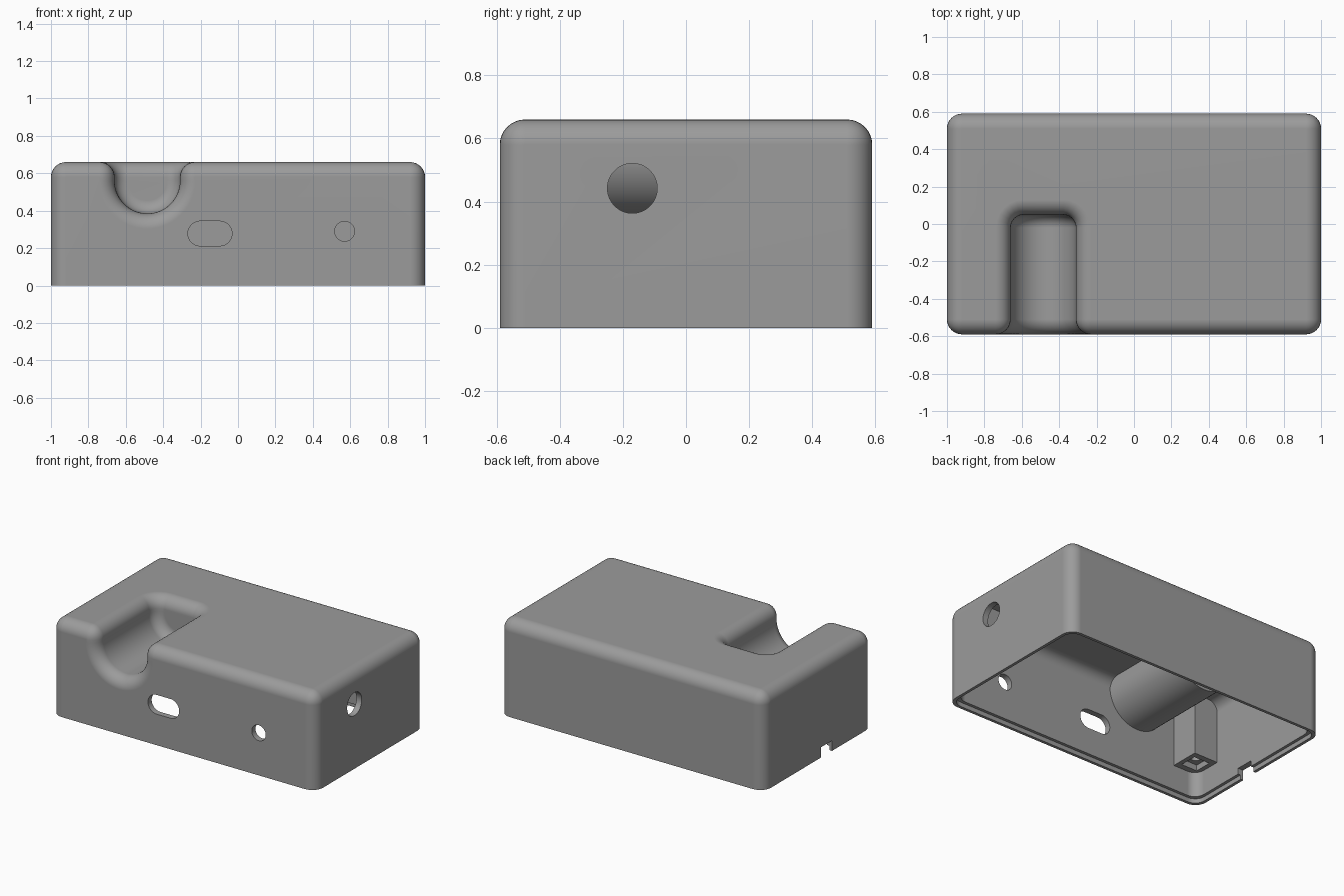
import bpy, bmesh, math
from mathutils import Vector

if "Cube" in bpy.data.objects:
    bpy.data.objects.remove(bpy.data.objects["Cube"])

H, D, R, WALL = 0.66, 0.59, 0.08, 0.04      # height, half depth, edge radius, wall
CX, CZ, CR, CEND = -0.485, 0.56, 0.175, 0.05  # channel centre, radius, rear end

grey = bpy.data.materials.new("grey plastic")
grey.diffuse_color = (0.33, 0.33, 0.33, 1)
grey.use_nodes = True
grey.node_tree.nodes["Principled BSDF"].inputs["Base Color"].default_value = grey.diffuse_color


def finish(bm, name):
    bmesh.ops.recalc_face_normals(bm, faces=bm.faces)
    me = bpy.data.meshes.new(name)
    bm.to_mesh(me)
    bm.free()
    me.materials.append(grey)
    ob = bpy.data.objects.new(name, me)
    bpy.context.collection.objects.link(ob)
    return ob


def bevel(bm, edges, r, seg):
    bmesh.ops.bevel(bm, geom=edges, offset=r, offset_type='OFFSET', segments=seg,
                    profile=0.5, affect='EDGES', clamp_overlap=False)


def prism(name, pts, vec):
    bm = bmesh.new()
    a = [bm.verts.new(p) for p in pts]
    b = [bm.verts.new(Vector(p) + Vector(vec)) for p in pts]
    bm.faces.new(a)
    bm.faces.new(b[::-1])
    for i in range(len(a)):
        j = (i + 1) % len(a)
        bm.faces.new((a[i], b[i], b[j], a[j]))
    return finish(bm, name)


def box(name, x0, x1, y0, y1, z0, z1, r=0, round_top=False):
    ob = prism(name, [(x0, y0, z0), (x1, y0, z0), (x1, y1, z0), (x0, y1, z0)], (0, 0, z1 - z0))
    if r:
        bm = bmesh.new()
        bm.from_mesh(ob.data)
        edges = []
        for e in bm.edges:
            za, zb = sorted(v.co.z for v in e.verts)
            if zb - za > 1e-4 or (round_top and za > z1 - 1e-4):
                edges.append(e)
        bevel(bm, edges, r, 8)
        bm.to_mesh(ob.data)
        bm.free()
    return ob


def subtract(target, cutter):
    m = target.modifiers.new("cut", 'BOOLEAN')
    m.operation, m.solver, m.object = 'DIFFERENCE', 'EXACT', cutter
    bpy.context.view_layer.objects.active = target
    bpy.ops.object.modifier_apply(modifier=m.name)
    bpy.data.objects.remove(cutter)


def u_profile(r, top, n=28):
    arc = [(CX + r * math.cos(math.pi * i / n), CZ - r * math.sin(math.pi * i / n))
           for i in range(n + 1)]
    return [(CX + r, top)] + arc + [(CX - r, top)]


def round_pts(a, b, r, half=0, n=40):
    """Circle, or a slot when half > 0, as 2D points."""
    pts = []
    for i in range(n):
        t = 2 * math.pi * (i + 0.5) / n
        pts.append((a + r * math.cos(t) + math.copysign(half, math.cos(t)), b + r * math.sin(t)))
    return pts


# Outer body with the round-bottomed channel
bm = bmesh.new()
V = lambda x, y, z: bm.verts.new((x, y, z))
fl0, fr0, fr1, fl1 = V(-1, -D, 0), V(1, -D, 0), V(1, -D, H), V(-1, -D, H)
bl0, br0, br1, bl1 = V(-1, D, 0), V(1, D, 0), V(1, D, H), V(-1, D, H)
uf = [V(x, -D, z) for x, z in u_profile(CR, H)]
ub = [V(x, CEND, z) for x, z in u_profile(CR, H)]
bm.faces.new([fl0, fr0, fr1] + uf + [fl1])
bm.faces.new(ub)
for i in range(len(uf) - 1):
    bm.faces.new((uf[i], uf[i + 1], ub[i + 1], ub[i]))
bm.faces.new((fl1, uf[-1], ub[-1], ub[0], uf[0], fr1, br1, bl1))
bm.faces.new((bl0, br0, br1, bl1))
bm.faces.new((fl0, bl0, bl1, fl1))
bm.faces.new((fr0, br0, br1, fr1))
bm.faces.new((fl0, fr0, br0, bl0))
bmesh.ops.recalc_face_normals(bm, faces=bm.faces)
# Inner fillet around the channel's end wall, then all outer roundings
bevel(bm, [bm.edges.get((ub[i], ub[i + 1])) for i in range(len(ub) - 1)], 0.07, 6)
bm.normal_update()
bevel(bm, [e for e in bm.edges if e.calc_face_angle(0) > 0.8
           and max(v.co.z for v in e.verts) > 0.01], R, 8)
body = finish(bm, "enclosure_shell")

# Hollow inside, leaving the channel wall and four corner posts
cavity = box("cavity", -1 + WALL, 1 - WALL, -D + WALL, D - WALL, -0.1, H - WALL, 0.07, True)
subtract(cavity, prism("channel_wall", [(x, -0.8, z) for x, z in u_profile(CR + WALL, 0.9)],
                       (0, 0.8 + CEND + WALL, 0)))
for sx in (-1, 1):
    for sy in (-1, 1):
        x0, x1 = sorted((sx * 0.78, sx * 1.1))
        y0, y1 = sorted((sy * 0.35, sy * 0.7))
        subtract(cavity, box("post", x0, x1, y0, y1, 0.2, 0.9))
subtract(body, cavity)

# Stepped lip on the bottom rim
subtract(body, box("lip", -0.98, 0.98, -D + 0.02, D - 0.02, -0.1, 0.03, 0.07))

# Square nut pocket and screw hole in each post
for sx in (-1, 1):
    for sy in (-1, 1):
        x, y = sx * 0.87, sy * 0.45
        subtract(body, box("nut_pocket", x - 0.06, x + 0.06, y - 0.06, y + 0.06, 0.15, 0.24))
        subtract(body, prism("screw_hole", [(a, b, 0.2) for a, b in round_pts(x, y, 0.03, 0, 20)],
                             (0, 0, 0.25)))

# Front slot, front round hole, right side hole, left cable notch
subtract(body, prism("slot", [(a, -0.7, b) for a, b in round_pts(-0.15, 0.278, 0.066, 0.052)],
                     (0, 0.2, 0)))
subtract(body, prism("front_hole", [(a, -0.7, b) for a, b in round_pts(0.57, 0.29, 0.053)],
                     (0, 0.2, 0)))
subtract(body, prism("side_hole", [(0.9, a, b) for a, b in round_pts(-0.17, 0.442, 0.079)],
                     (0.2, 0, 0)))
subtract(body, box("notch", -1.1, -0.9, -0.15, -0.03, -0.1, 0.07))

# Smooth roundings, crisp cuts, flat panels
bpy.ops.object.select_all(action='DESELECT')
body.select_set(True)
bpy.context.view_layer.objects.active = body
bpy.ops.object.shade_smooth_by_angle(angle=math.radians(30))
wn = body.modifiers.new("flat_panels", 'WEIGHTED_NORMAL')
wn.keep_sharp = True
